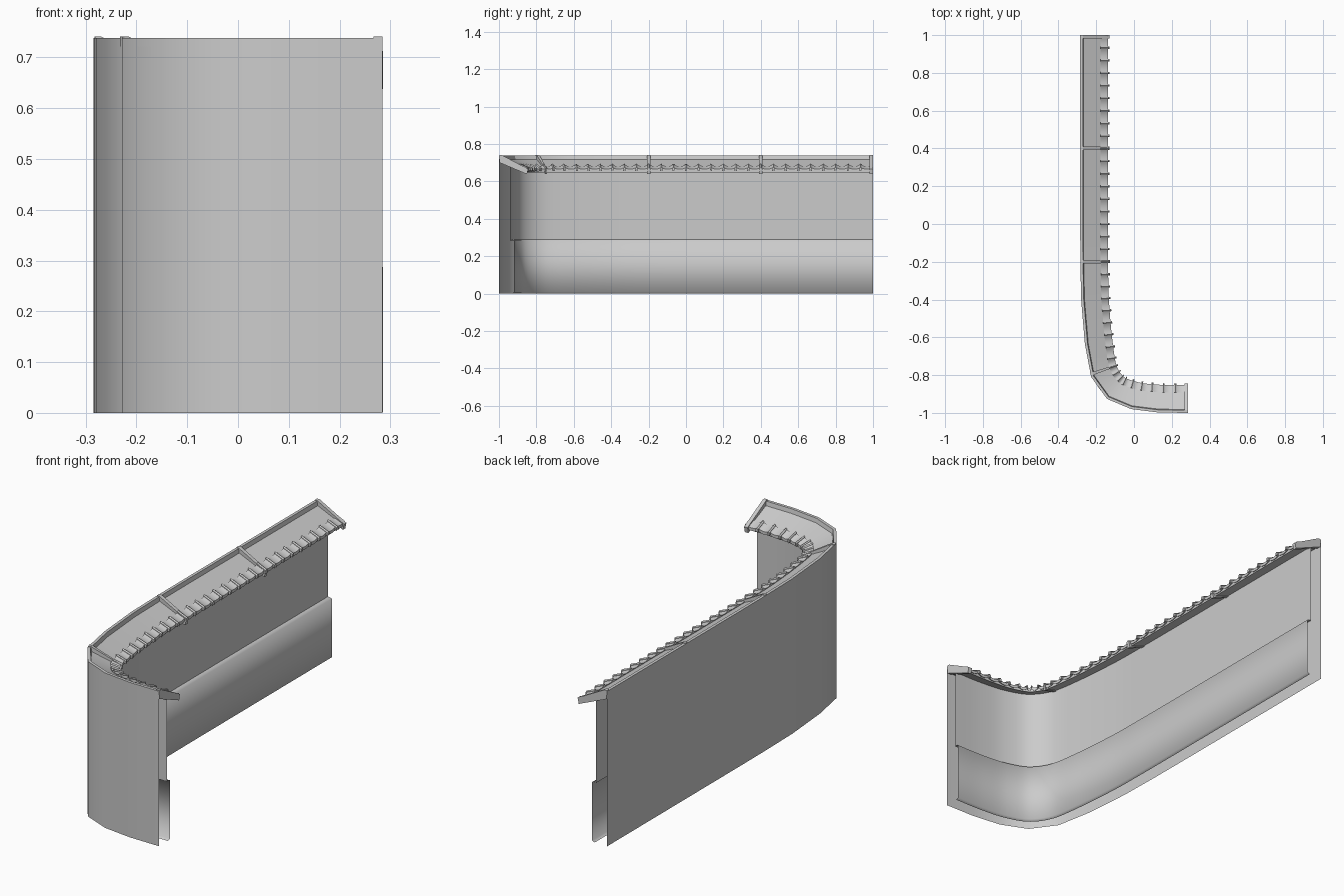
import bpy, bmesh, math
from mathutils import Vector

cube = bpy.data.objects.get("Cube")
if cube:
    bpy.data.objects.remove(cube, do_unlink=True)

stone = bpy.data.materials.new("plain grey")
stone.use_nodes = True
GREY = (0.6, 0.6, 0.6, 1)
stone.diffuse_color = GREY
stone.node_tree.nodes["Principled BSDF"].inputs["Base Color"].default_value = GREY

# Ground plan of the outer face, from the back end round to the front end
PLAN = [Vector(p) for p in [
    (-.285, 1), (-.285, .2), (-.285, 0), (-.284, -.2), (-.28, -.4), (-.26, -.635),
    (-.227, -.81), (-.143, -.926), (-.015, -.98), (.13, -.998), (.285, -1)]]

# Smooth path through the plan points, measured by arc length
STEPS = 16
path = [PLAN[0]]
for i in range(len(PLAN) - 1):
    a, b = PLAN[i], PLAN[i + 1]
    before = PLAN[max(i - 1, 0)]
    after = PLAN[min(i + 2, len(PLAN) - 1)]
    for k in range(1, STEPS + 1):
        t = k / STEPS
        m0, m1 = (b - before) / 2, (after - a) / 2
        path.append(a * (2*t**3 - 3*t**2 + 1) + m0 * (t**3 - 2*t**2 + t)
                    + b * (3*t**2 - 2*t**3) + m1 * (t**3 - t**2))
dist = [0.0]
for a, b in zip(path, path[1:]):
    dist.append(dist[-1] + (b - a).length)
LENGTH = dist[-1]
corners = dist[::STEPS]


def point(s):
    s = min(max(s, 0), LENGTH)
    i = next(k for k in range(len(path) - 1) if dist[k + 1] >= s - 1e-6)
    return path[i].lerp(path[i + 1], (s - dist[i]) / (dist[i + 1] - dist[i]))


def station(s):
    """Point on the path and the direction towards the inner side."""
    t = (point(s + .02) - point(s - .02)).normalized()
    return point(s), Vector((-t.y, t.x))


def sweep(bm, stops, profile, closed=True, lift=lambda s: 0):
    """Carry a profile of (inward offset, height) along the path."""
    rings = []
    for s in stops:
        p, n = station(s)
        rings.append([bm.verts.new((*(p + n * d), z + lift(s))) for d, z in profile])
    count = len(profile)
    for r, q in zip(rings, rings[1:]):
        for i in range(count if closed else count - 1):
            j = (i + 1) % count
            bm.faces.new((r[i], q[i], q[j], r[j]))
    if closed:
        bm.faces.new(rings[0])
        bm.faces.new(rings[-1][::-1])


def finish(name, bm, angle=None):
    bmesh.ops.recalc_face_normals(bm, faces=bm.faces)
    mesh = bpy.data.meshes.new(name)
    bm.to_mesh(mesh)
    bm.free()
    mesh.materials.append(stone)
    ob = bpy.data.objects.new(name, mesh)
    bpy.context.collection.objects.link(ob)
    if angle:
        bpy.ops.object.select_all(action='DESELECT')
        ob.select_set(True)
        bpy.context.view_layer.objects.active = ob
        bpy.ops.object.shade_smooth_by_angle(angle=math.radians(angle))


def part(name, stops, profile, closed=True, angle=None):
    bm = bmesh.new()
    sweep(bm, stops, profile, closed)
    finish(name, bm, angle)


fine = [LENGTH * i / 80 for i in range(81)]

# Wall sheets, open at the ends and underneath
part("outer_wall", corners, [(0, 0), (0, .737)], False, 40)
part("inner_wall", fine, [(.06, .285), (.06, .69)], False, 40)
part("base_skirt", fine, [(.06, .29), (.08, .284), (.08, .006), (.066, 0)], False, 100)

# Sloping roof and the ridge along its outer edge
part("roof_slab", fine, [(.008, .722), (.14, .664), (.14, .648), (.008, .702)], True, 30)
part("ridge", corners, [(0, .72), (0, .738), (.014, .738), (.018, .718)], True, 30)

# Raised ribs across the roof
bm = bmesh.new()
HALF = .009
for s in (HALF, .6, 1.2, 1.8, LENGTH - HALF):
    sweep(bm, (s - HALF, s + HALF), [(.002, .741), (.015, .741), (.156, .666), (.15, .638), (.004, .7)])
finish("roof_ribs", bm)

# Scalloped eave tiles
TILES = 36
PITCH = LENGTH / TILES
SUB = 6


def sag(s):
    u = (s / PITCH) % 1 * 2 - 1
    return .009 * (u * u - 1)


bm = bmesh.new()
sweep(bm, [PITCH * i / SUB for i in range(TILES * SUB + 1)],
      [(.108, .69), (.147, .674), (.147, .66), (.108, .676)], True, sag)
finish("eave_tiles", bm, 40)

# Narrow rolls covering the tile joints
bm = bmesh.new()
for i in range(1, TILES):
    s = i * PITCH
    sweep(bm, (s - .006, s, s + .006), [(.108, .69), (.156, .67), (.156, .655), (.108, .676)],
          True, lambda v: .005 if abs(v - s) < .001 else 0)
finish("tile_rolls", bm)
